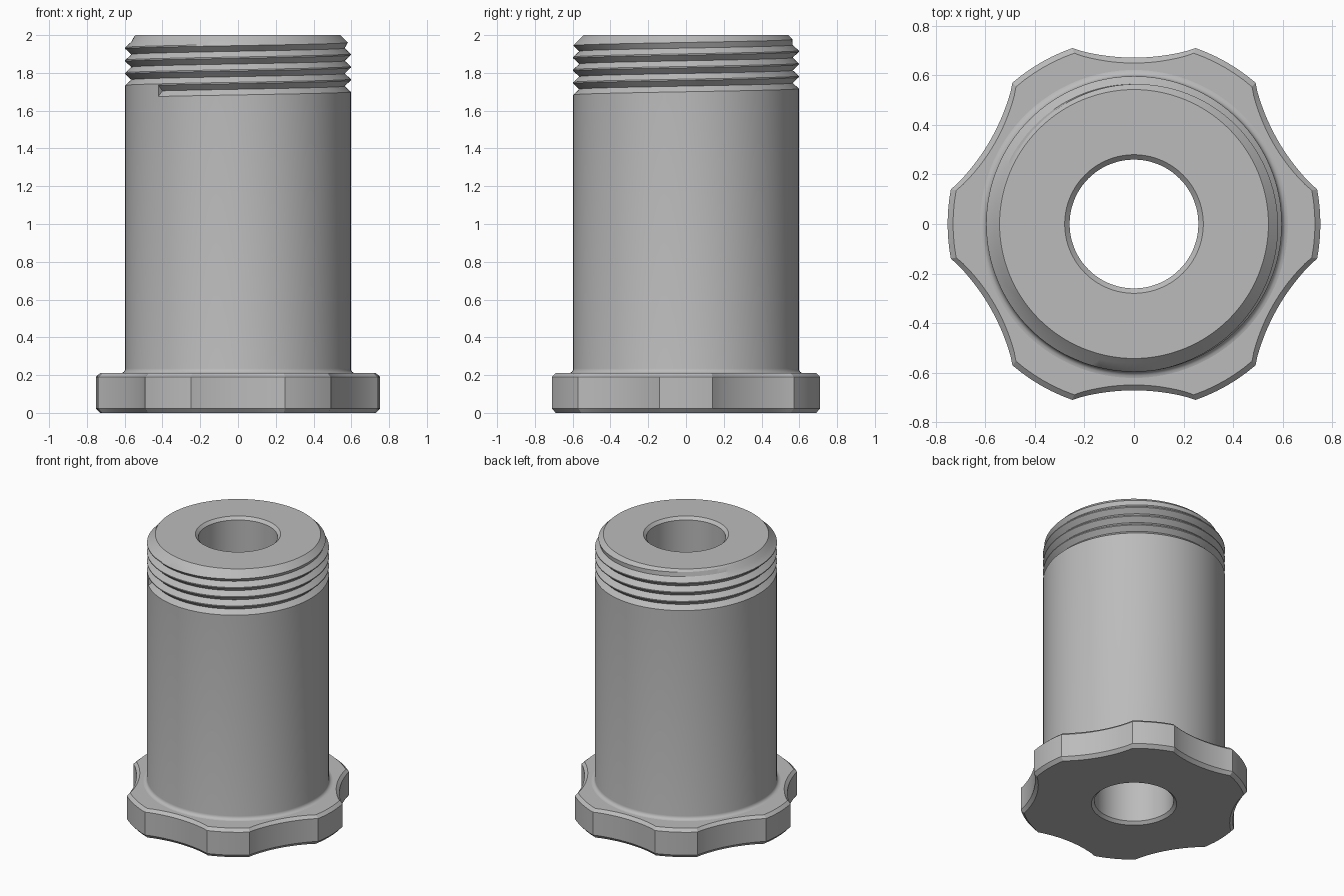
import bpy, bmesh, math
from math import sin, cos, sqrt, radians, pi

cube = bpy.data.objects.get("Cube")
if cube:
    bpy.data.objects.remove(cube)

# One plain metal colour
metal = bpy.data.materials.new("grey_metal")
metal.use_nodes = True
grey = (0.5, 0.5, 0.5, 1)
metal.diffuse_color = grey
metal.node_tree.nodes["Principled BSDF"].inputs["Base Color"].default_value = grey


def point(r, a, z):
    return (r * cos(a), r * sin(a), z)


def skin(bm, columns, closed):
    """Join neighbouring columns of points with quads."""
    grid = [[bm.verts.new(p) for p in col] for col in columns]
    pairs = list(zip(grid, grid[1:]))
    if closed:
        pairs.append((grid[-1], grid[0]))
    for a, b in pairs:
        for i in range(len(a) - 1):
            bm.faces.new((a[i], b[i], b[i + 1], a[i + 1]))
    return grid


def finish(bm, name):
    bmesh.ops.remove_doubles(bm, verts=bm.verts, dist=1e-5)
    bmesh.ops.dissolve_degenerate(bm, edges=bm.edges, dist=1e-5)
    mesh = bpy.data.meshes.new(name)
    bm.to_mesh(mesh)
    bm.free()
    obj = bpy.data.objects.new(name, mesh)
    bpy.context.collection.objects.link(obj)
    mesh.materials.append(metal)
    bpy.ops.object.select_all(action="DESELECT")
    obj.select_set(True)
    bpy.context.view_layer.objects.active = obj
    bpy.ops.object.shade_smooth_by_angle(angle=radians(25))


# Scalloped flange: six lobes with hollow arcs between them
LOBE_R, LOBE_HALF = 0.753, radians(10.7)
HOLLOW_R, HOLLOW_D = 0.86, 1.532


def flange_radius(a):
    a = (a + pi / 6) % (pi / 3) - pi / 6
    if abs(a) <= LOBE_HALF + 1e-6:
        return LOBE_R
    f = pi / 6 - abs(a)
    return HOLLOW_D * cos(f) - sqrt(HOLLOW_R ** 2 - (HOLLOW_D * sin(f)) ** 2)


angles = []
for lobe in range(6):
    mid = lobe * pi / 3
    angles += [mid - LOBE_HALF + 2 * LOBE_HALF * i / 6 for i in range(6)]
    angles += [mid + LOBE_HALF + (pi / 3 - 2 * LOBE_HALF) * i / 16 for i in range(16)]

columns = []
for a in angles:
    r = flange_radius(a)
    columns.append([point(q, a, z) for q, z in (
        (0.28, 0), (r - 0.022, 0), (r, 0.024), (r, 0.19), (r - 0.022, 0.21), (0.6, 0.21))])
bm = bmesh.new()
skin(bm, columns, True)
finish(bm, "flange")

# Threaded sleeve: fillet, shank, helical V groove, top chamfer and through bore
BODY_R, ROOT_R, TOP_R = 0.597, 0.565, 0.543
START, PITCH, GROOVE, TURNS = 1.675, 0.067, 0.06, 5
STEPS = 128


def sleeve_column(t):
    a = radians(225) + 2 * pi * t
    fillet = [(BODY_R + 0.025 * (1 - sin(f)), 0.21 + 0.025 * (1 - cos(f)))
              for f in (0, pi / 8, pi / 4, pi * 3 / 8, pi / 2)]
    rows = fillet + [(BODY_R, 1.65)]
    for turn in range(TURNS):
        low = START + PITCH * (turn + t)
        for r, z in ((BODY_R, low), (ROOT_R, low + GROOVE / 2), (BODY_R, low + GROOVE)):
            z = min(z, 2)
            rows.append((min(r, TOP_R + 2 - z), z))
    rows += [(TOP_R, 2), (0.28, 2), (0.26, 1.98), (0.26, 0.02), (0.28, 0)]
    return [point(r, a, z) for r, z in rows]


bm = bmesh.new()
grid = skin(bm, [sleeve_column(i / STEPS) for i in range(STEPS + 1)], False)
# End wall where the groove begins
bm.faces.new(grid[0][6:9])
finish(bm, "threaded_sleeve")
